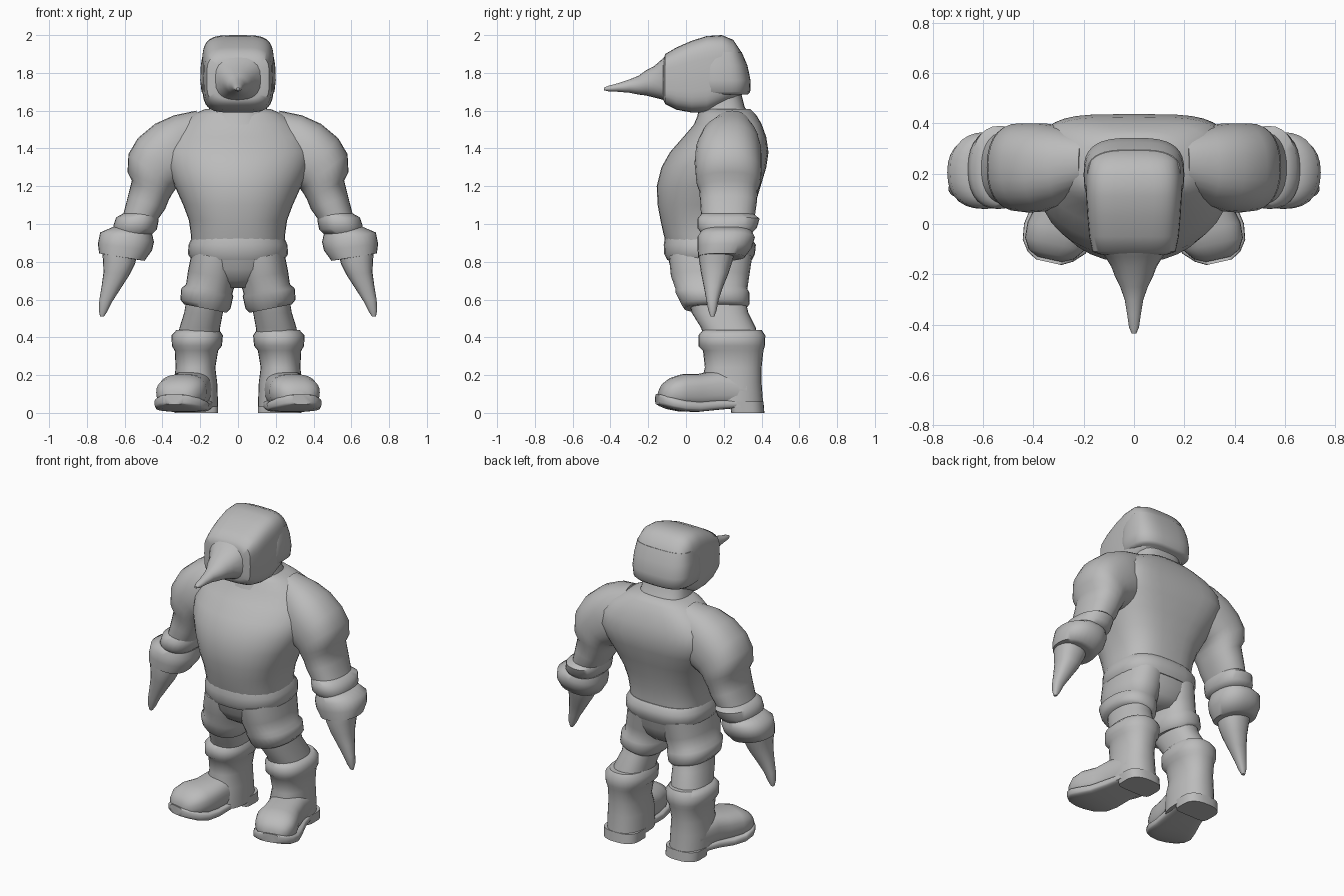
import bpy, math
from mathutils import Vector

grey = bpy.data.materials.new("plain_grey")
grey.diffuse_color = (0.5, 0.5, 0.5, 1)


def curve_point(t, front, back):
    """Unit superellipse point with separate squareness for front and back."""
    c, s = math.cos(t), math.sin(t)
    p = 2 / (front if s < 0 else back)
    return math.copysign(abs(c) ** p, c), math.copysign(abs(s) ** p, s)


def loft(name, rings, n=28, mirror=False, angle=50):
    """Skin through rings of (centre, u, v, front power, back power)."""
    verts, faces = [], []
    for c, u, v, fp, bp in rings:
        for i in range(n):
            a, b = curve_point(2 * math.pi * i / n, fp, bp)
            verts.append(Vector(c) + Vector(u) * a + Vector(v) * b)
    for r in range(len(rings) - 1):
        for i in range(n):
            j = (i + 1) % n
            faces.append((r * n + i, r * n + j, (r + 1) * n + j, (r + 1) * n + i))
    faces.append(tuple(reversed(range(n))))
    faces.append(tuple(range((len(rings) - 1) * n, len(rings) * n)))
    me = bpy.data.meshes.new(name)
    me.from_pydata(verts, [], faces)
    me.materials.append(grey)
    ob = bpy.data.objects.new(name, me)
    bpy.context.collection.objects.link(ob)
    bpy.ops.object.select_all(action='DESELECT')
    bpy.context.view_layer.objects.active = ob
    ob.select_set(True)
    bpy.ops.object.mode_set(mode='EDIT')
    bpy.ops.mesh.select_all(action='SELECT')
    bpy.ops.mesh.normals_make_consistent(inside=False)
    bpy.ops.object.mode_set(mode='OBJECT')
    bpy.ops.object.shade_smooth_by_angle(angle=math.radians(angle))
    if mirror:
        ob.modifiers.new("mirror", 'MIRROR').use_mirror_merge = False
    return ob


def span(x0, z0, x1, z1, y0, y1, fp=2.3, bp=2.3):
    """Ring from an inner to an outer point in x/z, with a depth range in y."""
    return (((x0 + x1) / 2, (y0 + y1) / 2, (z0 + z1) / 2),
            ((x1 - x0) / 2, 0, (z1 - z0) / 2), (0, (y1 - y0) / 2, 0), fp, bp)


def body(z, rx, y0, y1, fp=2.3, bp=2.8):
    return span(-rx, z, rx, z, y0, y1, fp, bp)


def across(y, rx, z0, z1, p=4, tilt=0, x=0, turn=0):
    """Upright ring used for parts running front to back."""
    return ((x, y, (z0 + z1) / 2), (rx, rx * turn, 0), (0, tilt, (z1 - z0) / 2), p, p)


# Torso with broad, flat upper back
loft("torso", [
    body(0.88, 0.245, -0.10, 0.34), body(0.95, 0.25, -0.12, 0.34),
    body(1.02, 0.26, -0.135, 0.35), body(1.10, 0.29, -0.15, 0.365),
    body(1.20, 0.335, -0.155, 0.395, 2.1, 3), body(1.30, 0.375, -0.13, 0.425, 2.1, 3.5),
    body(1.38, 0.39, -0.085, 0.437, 2, 4), body(1.46, 0.37, -0.015, 0.425, 2, 4),
    body(1.53, 0.31, 0.045, 0.40, 2, 3.5), body(1.58, 0.24, 0.07, 0.37),
    body(1.61, 0.17, 0.09, 0.34)], n=36)

# Neck
loft("neck", [body(1.50, 0.19, 0.03, 0.36), body(1.57, 0.17, 0.06, 0.345),
              body(1.62, 0.15, 0.07, 0.31), body(1.70, 0.15, 0.07, 0.29)])

# Waistband and seat of the shorts
loft("waistband", [body(0.81, 0.245, -0.10, 0.35), body(0.84, 0.265, -0.115, 0.365),
                   body(0.89, 0.262, -0.118, 0.37), body(0.925, 0.245, -0.112, 0.345)])
loft("shorts_seat", [body(0.66, 0.10, 0.02, 0.27), body(0.70, 0.17, -0.04, 0.31),
                     body(0.76, 0.225, -0.08, 0.335), body(0.86, 0.25, -0.105, 0.355)])

# Short trouser legs with a flared hem
loft("shorts_leg", [
    span(0.00, 0.80, 0.245, 0.85, -0.09, 0.35), span(0.01, 0.70, 0.265, 0.75, -0.08, 0.335),
    span(0.03, 0.63, 0.275, 0.68, -0.055, 0.325), span(0.025, 0.615, 0.30, 0.66, -0.055, 0.335),
    span(0.04, 0.55, 0.305, 0.60, -0.025, 0.335), span(0.06, 0.53, 0.285, 0.575, -0.01, 0.315)],
    mirror=True)

# Knees
loft("knee", [span(0.07, 0.62, 0.27, 0.62, 0.01, 0.31), span(0.08, 0.53, 0.285, 0.53, 0.03, 0.33),
              span(0.095, 0.45, 0.31, 0.45, 0.08, 0.37), span(0.10, 0.38, 0.32, 0.38, 0.1, 0.38)],
     mirror=True)

# Boot shaft with a thick cuff
loft("boot_shaft", [
    span(0.10, 0.44, 0.325, 0.44, 0.09, 0.40), span(0.08, 0.41, 0.352, 0.41, 0.065, 0.42),
    span(0.085, 0.355, 0.35, 0.355, 0.065, 0.418), span(0.105, 0.33, 0.335, 0.33, 0.09, 0.41),
    span(0.12, 0.24, 0.33, 0.24, 0.10, 0.40), span(0.11, 0.16, 0.34, 0.16, 0.08, 0.40),
    span(0.105, 0.03, 0.34, 0.03, 0.08, 0.41)], mirror=True)

# Foot, turned outward
loft("boot_foot", [
    across(0.30, 0.105, 0.03, 0.21, 2.6, x=0.225, turn=0.22),
    across(0.15, 0.11, 0.025, 0.225, 2.6, x=0.25, turn=0.22),
    across(0.06, 0.115, 0.02, 0.205, 2.6, x=0.27, turn=0.22),
    across(-0.02, 0.128, 0.02, 0.205, 2.5, x=0.295, turn=0.22),
    across(-0.08, 0.118, 0.03, 0.185, 2.5, x=0.315, turn=0.22),
    across(-0.12, 0.09, 0.04, 0.155, 2.4, x=0.328, turn=0.22),
    across(-0.14, 0.05, 0.05, 0.12, 2.2, x=0.335, turn=0.22)], mirror=True)

# Welted sole and heel
loft("boot_sole", [
    across(0.26, 0.105, 0.025, 0.07, 4, x=0.23, turn=0.22),
    across(0.15, 0.115, 0.015, 0.07, 4, x=0.25, turn=0.22),
    across(0.05, 0.13, 0.005, 0.06, 4, x=0.275, turn=0.22),
    across(-0.03, 0.14, 0.008, 0.07, 4, x=0.297, turn=0.22),
    across(-0.09, 0.125, 0.02, 0.085, 4, x=0.317, turn=0.22),
    across(-0.13, 0.09, 0.035, 0.095, 4, x=0.332, turn=0.22),
    across(-0.152, 0.05, 0.045, 0.10, 4, x=0.338, turn=0.22)], mirror=True, angle=40)
loft("boot_heel", [span(0.105, 0.0, 0.335, 0.0, 0.24, 0.415, 6, 2.5),
                   span(0.105, 0.06, 0.34, 0.06, 0.23, 0.41, 6, 2.5)], mirror=True, angle=40)

# Upper arm with rounded shoulder and sleeve fold
loft("arm", [
    span(0.16, 1.30, 0.22, 1.60, 0.13, 0.36), span(0.23, 1.23, 0.34, 1.575, 0.07, 0.39),
    span(0.27, 1.21, 0.44, 1.53, 0.05, 0.40), span(0.305, 1.195, 0.53, 1.455, 0.045, 0.40),
    span(0.33, 1.185, 0.58, 1.37, 0.05, 0.40), span(0.345, 1.165, 0.585, 1.275, 0.055, 0.395),
    span(0.365, 1.13, 0.562, 1.23, 0.07, 0.38), span(0.385, 1.08, 0.582, 1.15, 0.075, 0.375),
    span(0.42, 1.03, 0.605, 1.06, 0.08, 0.365), span(0.45, 0.95, 0.64, 0.98, 0.09, 0.34)],
    mirror=True)

# Rolled band and glove cuff
loft("sleeve_band", [
    span(0.425, 1.045, 0.60, 1.06, 0.08, 0.36), span(0.42, 1.02, 0.645, 1.035, 0.06, 0.39),
    span(0.43, 0.97, 0.66, 0.99, 0.06, 0.375), span(0.455, 0.945, 0.655, 0.96, 0.08, 0.35)],
    mirror=True)
loft("glove_cuff", [
    span(0.455, 0.95, 0.66, 0.985, 0.085, 0.345), span(0.445, 0.905, 0.73, 0.955, 0.06, 0.365),
    span(0.455, 0.86, 0.742, 0.895, 0.06, 0.35), span(0.495, 0.805, 0.735, 0.845, 0.065, 0.31),
    span(0.53, 0.81, 0.71, 0.84, 0.08, 0.28)], mirror=True, angle=60)

# Pointed drill hand
loft("hand_spike", [
    span(0.53, 0.85, 0.72, 0.86, 0.07, 0.26), span(0.545, 0.79, 0.715, 0.81, 0.07, 0.245),
    span(0.575, 0.73, 0.712, 0.745, 0.08, 0.225), span(0.62, 0.66, 0.722, 0.67, 0.095, 0.195),
    span(0.665, 0.59, 0.734, 0.60, 0.108, 0.172), span(0.69, 0.54, 0.737, 0.545, 0.118, 0.162),
    span(0.71, 0.51, 0.73, 0.51, 0.13, 0.15)], n=20, mirror=True)

# Head: boxy, rounded helmet shape
loft("head", [
    across(-0.122, 0.13, 1.66, 1.86, 4), across(-0.11, 0.165, 1.635, 1.90, 4),
    across(-0.05, 0.178, 1.605, 1.935, 4), across(0.03, 0.185, 1.59, 1.97, 4.2),
    across(0.11, 0.19, 1.59, 1.995, 4.2), across(0.19, 0.19, 1.625, 2.0, 4),
    across(0.25, 0.18, 1.65, 1.975, 3.6), across(0.29, 0.16, 1.68, 1.915, 3),
    across(0.32, 0.12, 1.70, 1.84, 2.5)], n=40)

# Helmet flaps and raised nape rim
loft("nape_rim", [body(1.685, 0.175, 0.06, 0.325, 3, 3), body(1.70, 0.193, 0.05, 0.34, 3, 3),
                  body(1.76, 0.20, 0.05, 0.342, 3, 3), body(1.84, 0.197, 0.06, 0.325, 3, 3),
                  body(1.91, 0.185, 0.09, 0.295, 3, 3)], n=36)

# Brow and long pointed beak
loft("beak", [
    across(-0.10, 0.135, 1.65, 1.895, 3), across(-0.13, 0.115, 1.66, 1.87, 2.5),
    across(-0.17, 0.09, 1.67, 1.835, 2.2), across(-0.21, 0.075, 1.68, 1.815, 2),
    across(-0.25, 0.055, 1.685, 1.785, 2), across(-0.30, 0.037, 1.695, 1.765, 2),
    across(-0.36, 0.027, 1.70, 1.745, 2), across(-0.41, 0.02, 1.702, 1.732, 2),
    across(-0.435, 0.009, 1.708, 1.722, 2)], n=20)
